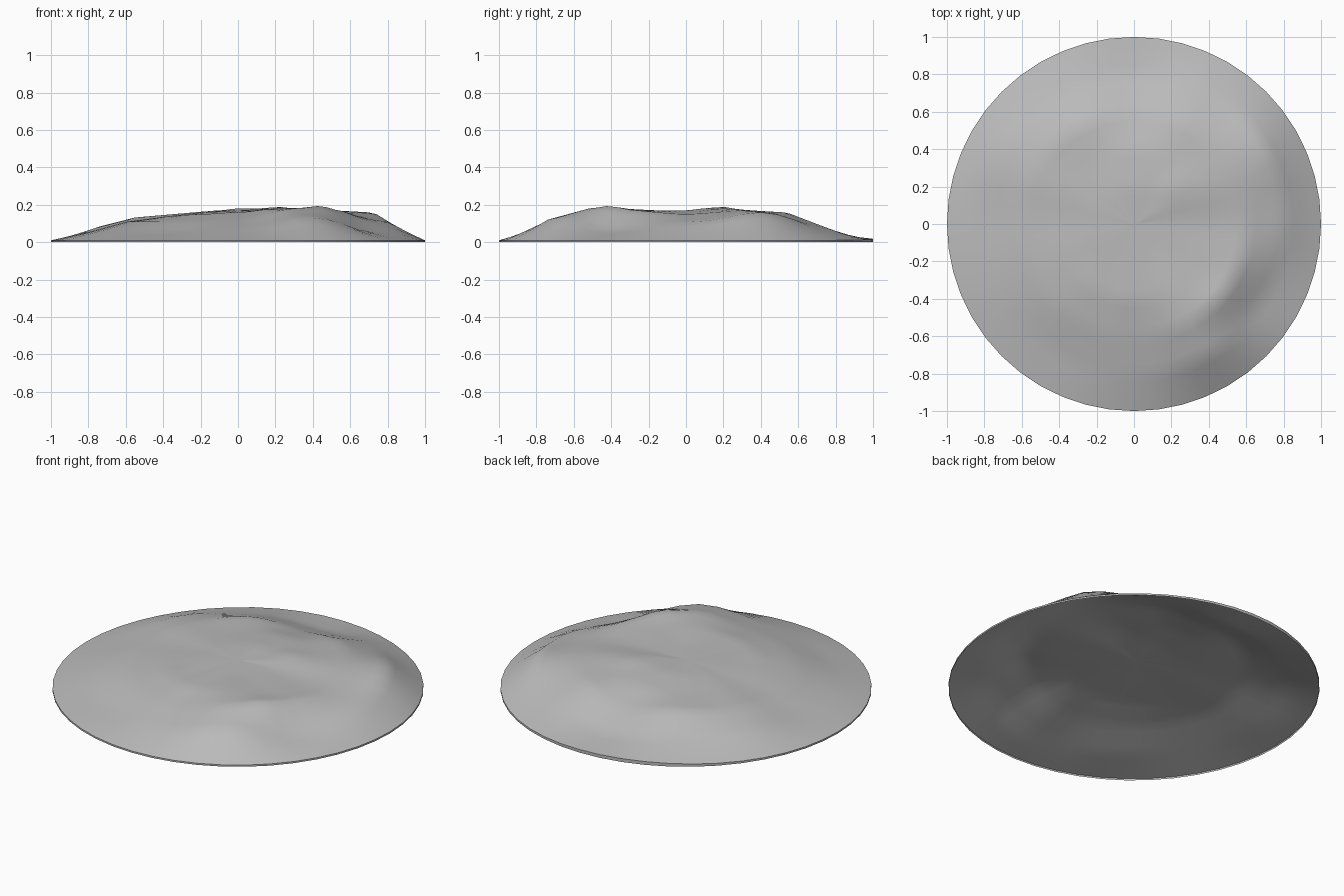
import bpy
import bmesh
import math

old = bpy.data.objects.get("Cube")
if old:
    bpy.data.objects.remove(old, do_unlink=True)

SEGMENTS, RINGS = 48, 20
SUMMIT, RIM = 17, 1

# Heights in hundredths every 30 degrees, at a fifth, two, three and four fifths of the radius
SPOKES = [
    (17, 16, 15, 10), (18, 18, 17, 16), (18, 17, 16, 9), (18, 16.5, 11.5, 4),
    (17, 15.5, 15, 7), (16.5, 15, 13.5, 9), (16, 13.5, 11, 5.5), (16, 14, 11, 6),
    (16, 15, 11, 5), (16.5, 16, 12, 7), (17, 18, 18, 13), (17, 17, 17, 6),
]
# Local knolls: x, y, height, spread
KNOLLS = [(.45, -.41, .02, .1), (.21, .2, .01, .07), (.82, .04, .01, .08)]


def spoke_height(spoke, r):
    """Straight slopes between the marks along one spoke."""
    marks = (SUMMIT, *SPOKES[spoke % len(SPOKES)], RIM)
    i = min(int(r * 5), 4)
    t = r * 5 - i
    return (marks[i] * (1 - t) + marks[i + 1] * t) / 100


def height(r, angle):
    """Blend neighbouring spokes and add the knolls."""
    step = angle / math.tau * len(SPOKES)
    i = int(step)
    t = step - i
    t = t * t * (3 - 2 * t)
    z = spoke_height(i, r) * (1 - t) + spoke_height(i + 1, r) * t
    x, y = r * math.cos(angle), r * math.sin(angle)
    for kx, ky, h, s in KNOLLS:
        z += h * math.exp(-((x - kx) ** 2 + (y - ky) ** 2) / s ** 2)
    # The back edge lifts slightly
    return z + .01 * r ** 8 * max(0, math.cos(angle - math.radians(105))) ** 6


# Rounded mound, open underneath, with a thin skirt
bm = bmesh.new()
centre = bm.verts.new((0, 0, height(0, 0)))
rings = []
for k in range(1, RINGS + 1):
    r = k / RINGS
    ring = []
    for s in range(SEGMENTS):
        a = math.tau * s / SEGMENTS
        ring.append(bm.verts.new((r * math.cos(a), r * math.sin(a), height(r, a))))
    rings.append(ring)
rings.append([bm.verts.new((v.co.x, v.co.y, 0)) for v in rings[-1]])

for s in range(SEGMENTS):
    n = (s + 1) % SEGMENTS
    bm.faces.new((centre, rings[0][s], rings[0][n]))
    for inner, outer in zip(rings, rings[1:]):
        bm.faces.new((inner[s], outer[s], outer[n], inner[n]))

mesh = bpy.data.meshes.new("ground_mound")
bm.to_mesh(mesh)
bm.free()
mound = bpy.data.objects.new("ground_mound", mesh)
bpy.context.collection.objects.link(mound)

# Plain grey stone
grey = bpy.data.materials.new("stone_grey")
grey.use_nodes = True
colour = (.5, .5, .5, 1)
grey.diffuse_color = colour
grey.node_tree.nodes["Principled BSDF"].inputs["Base Color"].default_value = colour
mesh.materials.append(grey)

bpy.context.view_layer.objects.active = mound
mound.select_set(True)
bpy.ops.object.shade_smooth_by_angle(angle=math.radians(50))
